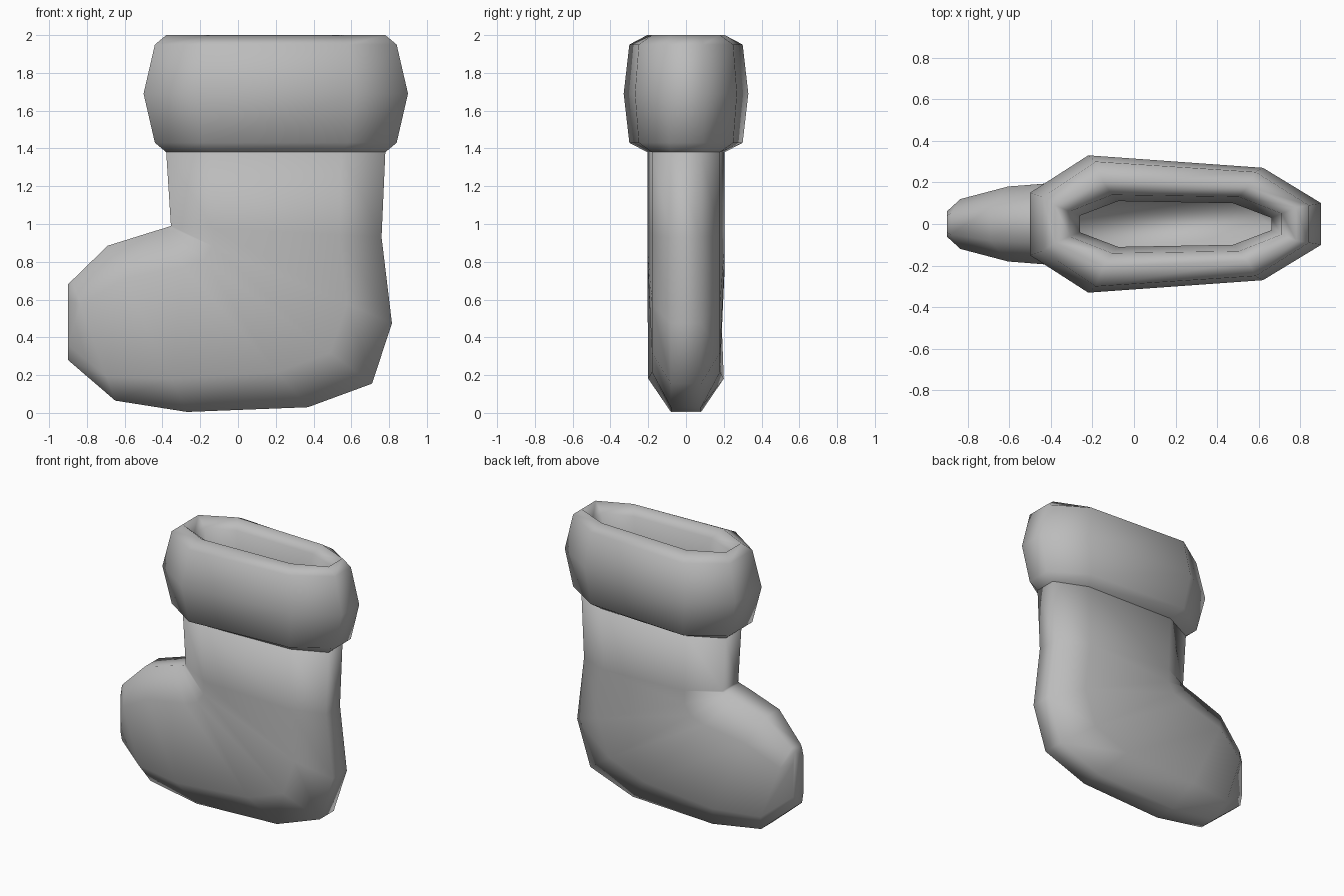
import bpy
import bmesh
from mathutils import Vector

cube = bpy.data.objects.get("Cube")
if cube:
    bpy.data.objects.remove(cube, do_unlink=True)

grey = bpy.data.materials.new("soft grey")
grey.use_nodes = True
COLOUR = (0.5, 0.5, 0.5, 1)
grey.diffuse_color = COLOUR
grey.node_tree.nodes["Principled BSDF"].inputs["Base Color"].default_value = COLOUR


def ring(toe, heel, toe_end, toe_side, heel_side, heel_end):
    """Eight-sided section spanning two side-profile points, with four half widths."""
    a, b = Vector((toe[0], 0, toe[1])), Vector((heel[0], 0, heel[1]))
    stops = ((0, toe_end), (0.2, toe_side), (0.8, heel_side), (1, heel_end))
    front = [a.lerp(b, t) - Vector((0, w, 0)) for t, w in stops]
    back = [a.lerp(b, t) + Vector((0, w, 0)) for t, w in reversed(stops)]
    return front + back


def loft(name, rings, cap_start=False, cap_end=True):
    bm = bmesh.new()
    loops = [[bm.verts.new(p) for p in r] for r in rings]
    for low, high in zip(loops, loops[1:]):
        for i in range(8):
            j = (i + 1) % 8
            bm.faces.new((low[i], low[j], high[j], high[i]))
    if cap_start:
        bm.faces.new(loops[0])
    if cap_end:
        bm.faces.new(loops[-1])
    bmesh.ops.recalc_face_normals(bm, faces=bm.faces)
    mesh = bpy.data.meshes.new(name)
    bm.to_mesh(mesh)
    bm.free()
    mesh.materials.append(grey)
    for face in mesh.polygons:
        face.use_smooth = True
    obj = bpy.data.objects.new(name, mesh)
    bpy.context.collection.objects.link(obj)


# Leg, heel and foot: sections fan round the ankle and run out to the toe
SIDES = (0.09, 0.205, 0.18, 0.08)
sections = [((-0.38, 1.38), (0.78, 1.38)), ((-0.355, 0.99), (0.76, 0.93)),
            ((-0.37, 0.985), (0.815, 0.475)), ((-0.4, 0.975), (0.71, 0.155)),
            ((-0.45, 0.96), (0.37, 0.03))]
body = [ring(a, b, *SIDES) for a, b in sections]
body += [ring((-0.69, 0.885), (-0.27, 0.005), 0.08, 0.18, 0.2, 0.08),
         ring((-0.88, 0.7), (-0.65, 0.065), 0.05, 0.12, 0.14, 0.07),
         ring((-0.9, 0.68), (-0.9, 0.28), 0.04, 0.06, 0.06, 0.04)]
loft("stocking_body", body, cap_start=True)

# Padded cuff: rolls up the outside, over the rim and down into the opening
cuff_rows = [(1.38, -0.38, 0.78, (0.09, 0.205, 0.18, 0.08)),
             (1.43, -0.44, 0.84, (0.13, 0.30, 0.25, 0.09)),
             (1.69, -0.50, 0.90, (0.15, 0.33, 0.27, 0.10)),
             (1.95, -0.44, 0.84, (0.13, 0.30, 0.25, 0.09)),
             (2.00, -0.38, 0.78, (0.09, 0.205, 0.18, 0.08)),
             (1.94, -0.31, 0.71, (0.06, 0.14, 0.13, 0.05)),
             (1.69, -0.26, 0.66, (0.04, 0.11, 0.10, 0.03)),
             (1.40, -0.30, 0.70, (0.05, 0.13, 0.12, 0.04))]
loft("cuff", [ring((x0, z), (x1, z), *w) for z, x0, x1, w in cuff_rows])
